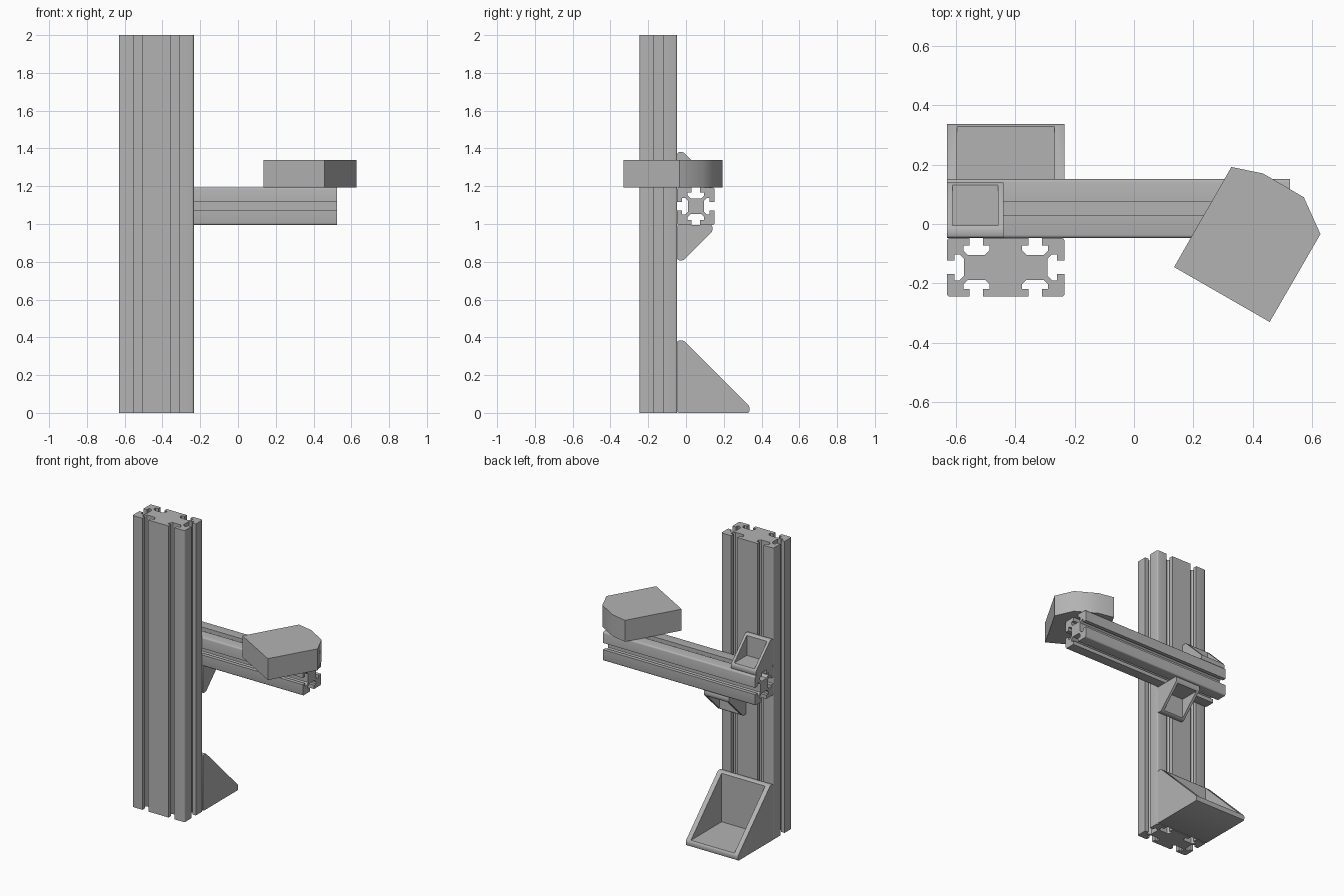
import bpy, bmesh, math
from mathutils import Vector

if "Cube" in bpy.data.objects:
    bpy.data.objects.remove(bpy.data.objects["Cube"], do_unlink=True)

grey = bpy.data.materials.new("aluminium grey")
grey.use_nodes = True
grey.diffuse_color = (0.45, 0.45, 0.45, 1)
grey.node_tree.nodes["Principled BSDF"].inputs["Base Color"].default_value = (0.45, 0.45, 0.45, 1)

MODULE = 0.198          # width of one extrusion module
LEFT, BACK = -0.63, -0.047  # shared left end, and the plane behind the column
BEAM_Z = 0.995


def smooth(obj, angle):
    bpy.ops.object.select_all(action="DESELECT")
    obj.select_set(True)
    bpy.context.view_layer.objects.active = obj
    bpy.ops.object.shade_smooth_by_angle(angle=math.radians(angle))


def prism(name, outline, low, high, axis):
    """Extrude a 2D outline along z, or along x with the outline in y and z."""
    bm = bmesh.new()
    place = (lambda u, v: (u, v, low)) if axis == "z" else (lambda u, v: (low, u, v))
    face = bm.faces.new([bm.verts.new(place(u, v)) for u, v in outline])
    moved = bmesh.ops.extrude_face_region(bm, geom=[face], use_keep_orig=True)["geom"]
    shift = Vector((0, 0, high - low)) if axis == "z" else Vector((high - low, 0, 0))
    bmesh.ops.translate(bm, vec=shift, verts=[g for g in moved if isinstance(g, bmesh.types.BMVert)])
    bmesh.ops.recalc_face_normals(bm, faces=bm.faces)
    mesh = bpy.data.meshes.new(name)
    bm.to_mesh(mesh)
    bm.free()
    obj = bpy.data.objects.new(name, mesh)
    bpy.context.collection.objects.link(obj)
    mesh.materials.append(grey)
    return obj


def slotted_outline(u0, v0, columns):
    """Outline of a T-slot extrusion, one module high and some modules wide."""
    mouth, lip, wide, deep, cut, radius = 0.023, 0.026, 0.044, 0.057, 0.015, 0.01
    half = [(mouth, 0), (mouth, lip), (wide, lip), (wide, deep - cut), (wide - cut, deep)]
    slot = [(-t, d) for t, d in half] + half[::-1]
    points, corner = [], Vector((u0, v0))
    for side in range(4):
        angle = side * math.pi / 2
        along = Vector((math.cos(angle), math.sin(angle)))
        inward = Vector((-along.y, along.x))
        count = columns if side % 2 == 0 else 1
        # rounded corner
        centre = corner + (along + inward) * radius
        for i in range(4):
            a = i / 3 * math.pi / 2
            points.append(centre - radius * (along * math.cos(a) + inward * math.sin(a)))
        # slots along this side
        for k in range(count):
            points += [corner + along * ((k + 0.5) * MODULE + t) + inward * d for t, d in slot]
        corner = corner + along * (count * MODULE)
    return points


def bracket(name, x0, width, z0, size, wall, up):
    """Hollow angle bracket, open along its sloping side."""
    flat, plate, r = 0.037, 0.042, 0.01
    s = r * 0.3
    profile = [(s, s), (r, 0), (size - r, 0), (size - s, s), (size, r), (size, flat - r),
               (size - s, flat), (flat, size - s), (flat - r, size),
               (r, size), (s, size - s), (0, size - r), (0, r)]
    put = lambda pts: [(BACK + y, z0 + up * z) for y, z in pts]
    body = prism(name, put(profile), x0, x0 + width, "x")
    far = size * 2
    cutter = prism("cutter", put([(plate, plate), (far, plate), (far, far), (plate, far)]),
                   x0 + wall, x0 + width - wall, "x")
    cutter.hide_render = True
    mod = body.modifiers.new("hollow", "BOOLEAN")
    mod.operation, mod.solver, mod.object = "DIFFERENCE", "EXACT", cutter
    bpy.context.view_layer.objects.active = body
    bpy.ops.object.modifier_apply(modifier=mod.name)
    bpy.data.objects.remove(cutter, do_unlink=True)
    smooth(body, 30)


# Upright double column and horizontal single beam
column = prism("column", slotted_outline(LEFT, BACK - MODULE, 2), 0, 2, "z")
beam = prism("beam", slotted_outline(BACK, BEAM_Z, 1), LEFT, 0.525, "x")
for part in (column, beam):
    smooth(part, 35)

# Foot bracket and the two brackets holding the beam
bracket("foot_bracket", LEFT, 2 * MODULE, 0, 0.383, 0.033, 1)
bracket("upper_bracket", LEFT, 0.19, BEAM_Z + MODULE, 0.187, 0.018, 1)
bracket("lower_bracket", LEFT + 2 * MODULE - 0.19, 0.19, BEAM_Z, 0.187, 0.018, -1)

# Turned block with a rounded end on top of the beam
block = prism("end_block", [(0.135, -0.145), (0.457, -0.33), (0.628, -0.034),
                            (0.572, 0.09), (0.435, 0.17), (0.328, 0.192)],
              BEAM_Z + MODULE, 1.34, "z")
smooth(block, 45)
